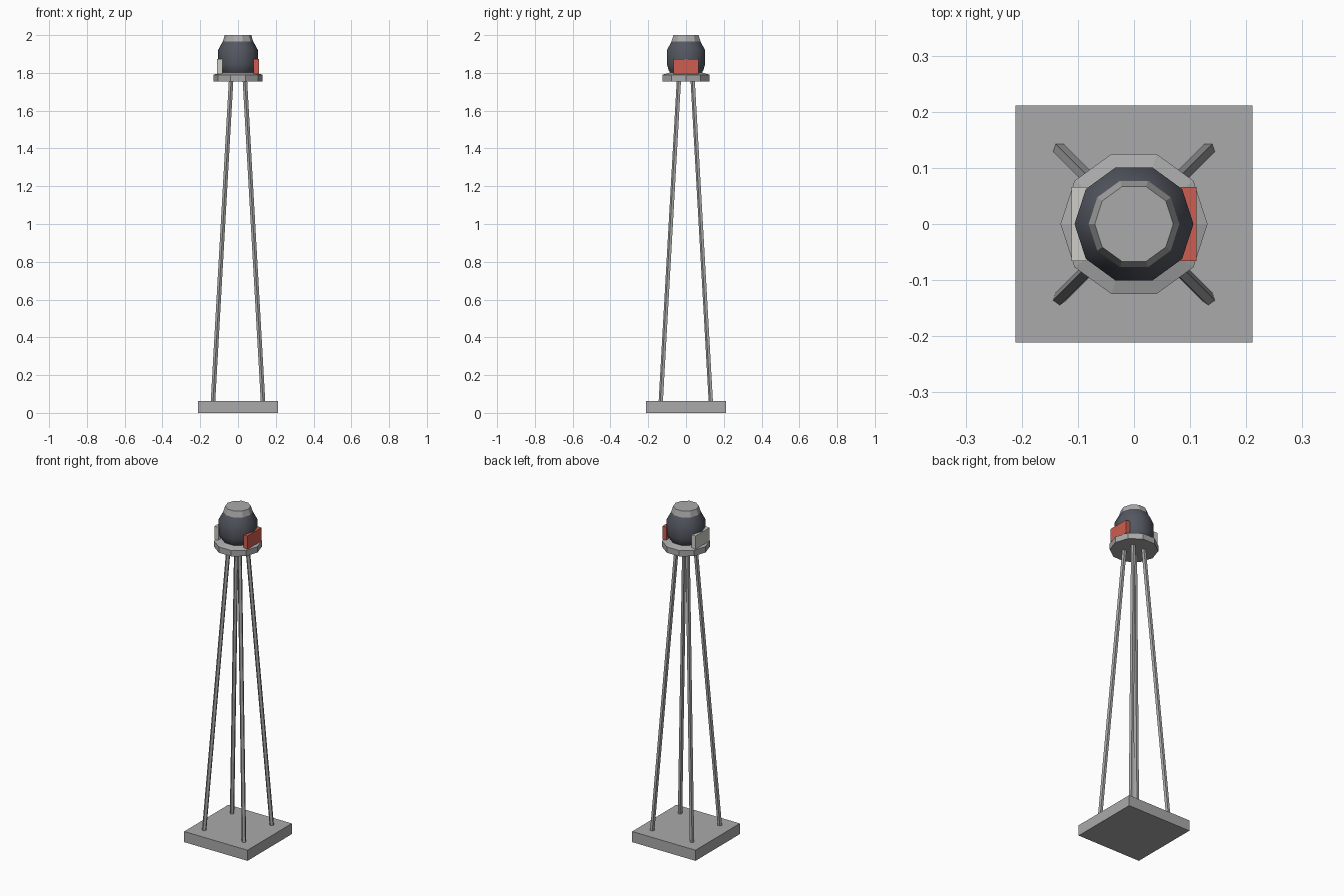
import bpy
import bmesh
from math import sin, cos, pi, radians

old = bpy.data.objects.get("Cube")
if old:
    bpy.data.objects.remove(old, do_unlink=True)


def material(name, rgb):
    m = bpy.data.materials.new(name)
    m.use_nodes = True
    m.diffuse_color = (*rgb, 1)
    m.node_tree.nodes["Principled BSDF"].inputs["Base Color"].default_value = (*rgb, 1)
    return m


GREY = material("grey metal", (0.40, 0.40, 0.40))
DARK = material("dark slate", (0.09, 0.096, 0.12))
RED = material("red panel", (0.62, 0.11, 0.08))
PALE = material("pale panel", (0.62, 0.61, 0.57))


def loft(name, rings, sides, mat, turn=0.0):
    """Stack regular polygons given as (x, y, z, radius), with closed ends."""
    bm = bmesh.new()
    loops = []
    for x, y, z, r in rings:
        angles = [turn + 2 * pi * i / sides for i in range(sides)]
        loops.append([bm.verts.new((x + r * cos(a), y + r * sin(a), z)) for a in angles])
    for low, high in zip(loops, loops[1:]):
        for i in range(sides):
            j = (i + 1) % sides
            bm.faces.new((low[i], low[j], high[j], high[i]))
    bm.faces.new(loops[0][::-1])
    bm.faces.new(loops[-1])
    mesh = bpy.data.meshes.new(name)
    bm.to_mesh(mesh)
    bm.free()
    obj = bpy.data.objects.new(name, mesh)
    bpy.context.collection.objects.link(obj)
    mesh.materials.append(mat)
    return obj


def box(name, center, size, mat):
    bpy.ops.mesh.primitive_cube_add(size=1, location=center)
    obj = bpy.context.object
    obj.name = name
    obj.scale = size
    bpy.ops.object.transform_apply(location=False, rotation=False, scale=True)
    obj.data.materials.append(mat)
    return obj


# Square foundation slab
box("foundation", (0, 0, 0.032), (0.422, 0.422, 0.064), GREY)

# Four slender five-sided legs leaning inward
for side, sx in (("left", 1), ("right", -1)):
    for end, sy in (("front", -1), ("back", 1)):
        loft(f"{end}_{side}_leg",
             [(sx * 0.133, sy * 0.133, 0.05, 0.0125),
              (sx * 0.036, sy * 0.036, 1.77, 0.0125)],
             5, GREY, -pi / 2)

# Ten-sided deck with a gently sloping top
loft("deck", [(0, 0, 1.755, 0.131), (0, 0, 1.79, 0.131), (0, 0, 1.802, 0.09)], 10, GREY)

# Dark rounded housing
body = loft("housing",
            [(0, 0, 1.795, 0.083), (0, 0, 1.815, 0.097), (0, 0, 1.845, 0.106),
             (0, 0, 1.92, 0.106), (0, 0, 1.968, 0.080)], 10, DARK)
bpy.ops.object.select_all(action="DESELECT")
body.select_set(True)
bpy.context.view_layer.objects.active = body
bpy.ops.object.shade_smooth_by_angle(angle=radians(40))

# Tapered cap
loft("cap", [(0, 0, 1.966, 0.081), (0, 0, 2.0, 0.070)], 10, GREY)

# Side panels
box("left_panel", (0.097, 0, 1.834), (0.028, 0.132, 0.08), RED)
box("right_panel", (-0.097, 0, 1.834), (0.028, 0.132, 0.08), PALE)
